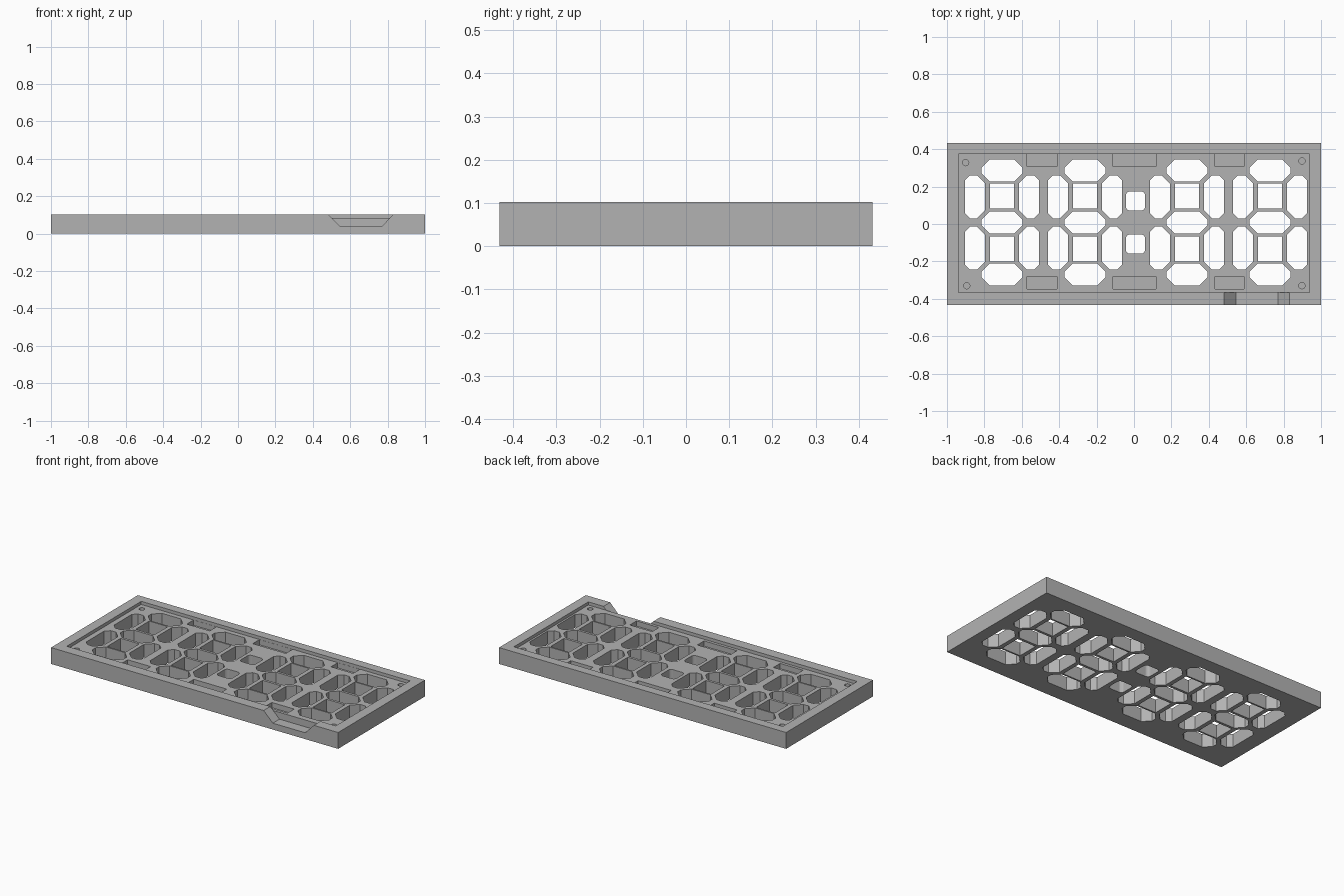
import bpy, bmesh, math

cube = bpy.data.objects.get("Cube")
if cube:
    bpy.data.objects.remove(cube, do_unlink=True)

TOP, FLOOR, MID_Y = 0.103, 0.083, 0.008

grey = bpy.data.materials.new("light_grey")
grey.use_nodes = True
grey.diffuse_color = (0.45, 0.45, 0.45, 1)
grey.node_tree.nodes["Principled BSDF"].inputs["Base Color"].default_value = grey.diffuse_color


def prism(bm, points, offset):
    """Extrude a closed outline by an offset vector."""
    base = bm.faces.new([bm.verts.new(p) for p in points])
    top = bmesh.ops.extrude_face_region(bm, geom=[base])["geom"]
    bmesh.ops.translate(bm, vec=offset, verts=[g for g in top if isinstance(g, bmesh.types.BMVert)])


def upright(bm, outline, z0, z1):
    prism(bm, [(x, y, z0) for x, y in outline], (0, 0, z1 - z0))


def rect(x0, x1, y0, y1):
    return [(x0, y0), (x1, y0), (x1, y1), (x0, y1)]


def make(name, fill):
    bm = bmesh.new()
    fill(bm)
    bmesh.ops.recalc_face_normals(bm, faces=bm.faces)
    mesh = bpy.data.meshes.new(name)
    bm.to_mesh(mesh)
    bm.free()
    mesh.materials.append(grey)
    obj = bpy.data.objects.new(name, mesh)
    bpy.context.collection.objects.link(obj)
    return obj


def chamfered(cx, cy, hx, hy, cut):
    return [(cx + x, cy + y) for x, y in (
        (-hx + cut, -hy), (hx - cut, -hy), (hx, -hy + cut), (hx, hy - cut),
        (hx - cut, hy), (-hx + cut, hy), (-hx, hy - cut), (-hx, -hy + cut))]


def rounded(cx, cy, half, r, steps=4):
    pts = []
    for quarter in range(4):
        a0 = quarter * math.pi / 2
        sx, sy = ((1, 1), (-1, 1), (-1, -1), (1, -1))[quarter]
        for i in range(steps + 1):
            a = a0 + i * math.pi / 2 / steps
            pts.append((cx + sx * (half - r) + r * math.cos(a),
                        cy + sy * (half - r) + r * math.sin(a)))
    return pts


def side_segment(cx, s, v):
    """Vertical digit segment; s picks left or right, v lower or upper."""
    pts = [(0.091, 0.065), (0.134, 0.022), (0.17, 0.022), (0.198, 0.05),
           (0.198, 0.226), (0.172, 0.252), (0.134, 0.252), (0.091, 0.209)]
    return [(cx + s * x, MID_Y + v * y) for x, y in pts]


def through_holes(bm):
    def cut(outline):
        upright(bm, outline, -0.05, 0.2)
    # Seven segments and two square windows per digit
    for cx in (-0.706, -0.262, 0.283, 0.727):
        for dy in (-0.278, 0, 0.278):
            cut(chamfered(cx, MID_Y + dy, 0.109, 0.059, 0.043))
        for v in (-1, 1):
            cut(rect(cx - 0.065, cx + 0.065, MID_Y + v * 0.142 - 0.067, MID_Y + v * 0.142 + 0.067))
            for s in (-1, 1):
                cut(side_segment(cx, s, v))
    # Colon
    for v in (-1, 1):
        cut(rounded(0.008, MID_Y + v * 0.115, 0.051, 0.02))


def blind_pockets(bm):
    # Rectangular pockets along both long sides
    for x0, x1 in ((-0.572, -0.412), (-0.112, 0.118), (0.433, 0.588)):
        for y0, y1 in ((0.307, 0.374), (-0.348, -0.281)):
            upright(bm, rect(x0, x1, y0, y1), 0.05, 0.2)
    # Corner pilot holes
    for x, y in ((-0.9, 0.328), (0.898, 0.337), (-0.894, -0.33), (0.898, -0.33)):
        upright(bm, rounded(x, y, 0.017, 0.0169, 3), 0.04, 0.2)


panel = make("display_frame", lambda bm: upright(bm, rect(-1, 1, -0.432, 0.432), 0, TOP))
cutters = [
    make("recess_cutter", lambda bm: upright(bm, rect(-0.937, 0.937, -0.366, 0.375), FLOOR, 0.2)),
    make("segment_cutter", through_holes),
    make("pocket_cutter", blind_pockets),
    # Sloped cable notch through the front rim
    make("notch_cutter", lambda bm: prism(
        bm, [(0.545, -0.5, 0.04), (0.77, -0.5, 0.04), (0.85, -0.5, 0.123), (0.461, -0.5, 0.123)],
        (0, 0.134, 0))),
]
bpy.context.view_layer.objects.active = panel
for cutter in cutters:
    cutter.hide_render = True
    mod = panel.modifiers.new(cutter.name, "BOOLEAN")
    mod.operation = "DIFFERENCE"
    mod.solver = "EXACT"
    mod.object = cutter
    bpy.ops.object.modifier_apply(modifier=mod.name)
for cutter in cutters:
    bpy.data.objects.remove(cutter, do_unlink=True)
